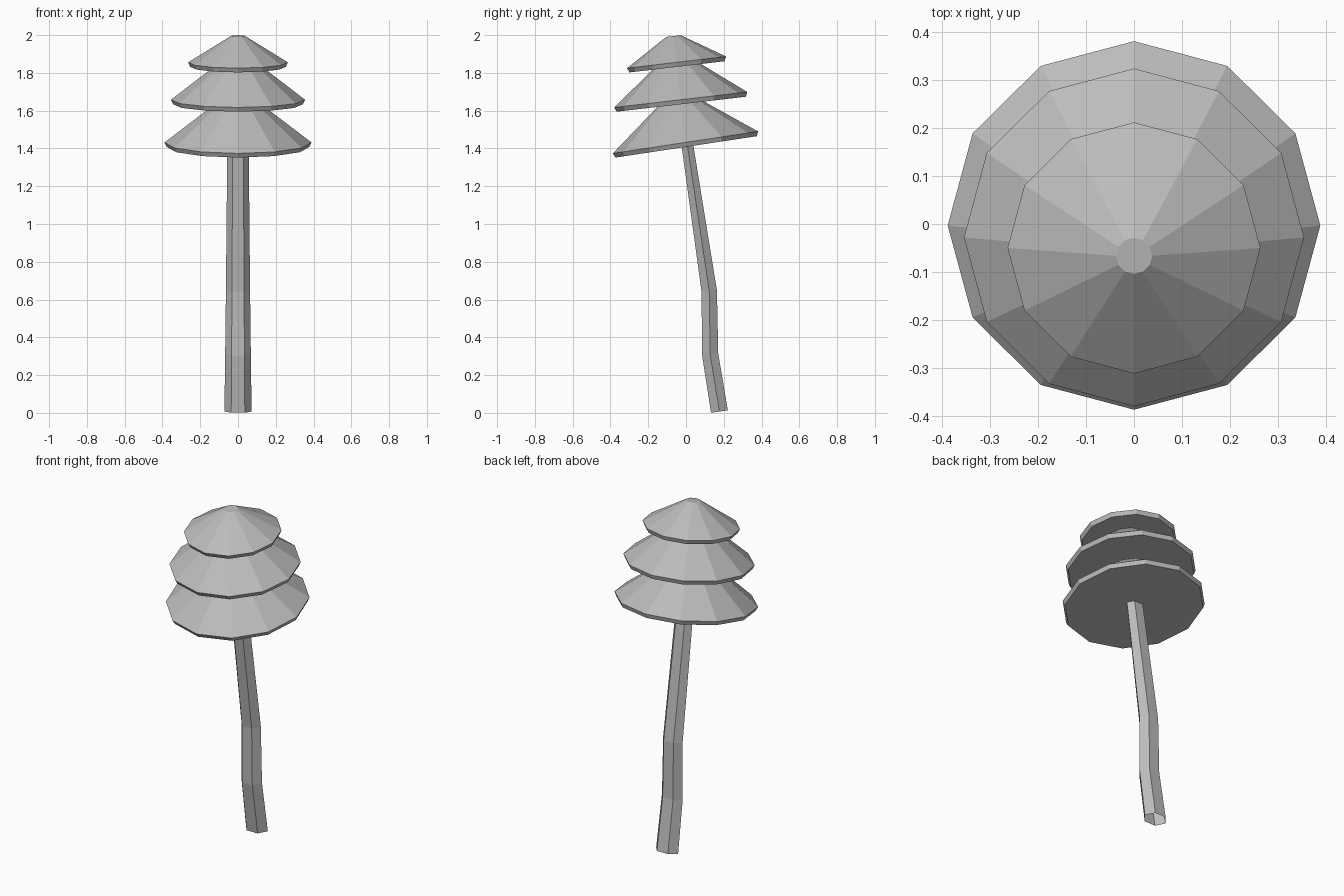
import bpy, bmesh
from math import cos, sin, pi, radians
from mathutils import Matrix, Vector

cube = bpy.data.objects.get("Cube")
if cube:
    bpy.data.objects.remove(cube, do_unlink=True)

grey = bpy.data.materials.new("plain_grey")
grey.use_nodes = True
colour = (0.5, 0.5, 0.5, 1)
grey.diffuse_color = colour
grey.node_tree.nodes["Principled BSDF"].inputs["Base Color"].default_value = colour


def loft(name, rings, cap_start, cap_end):
    """Skin a list of equal point rings into a flat-shaded object."""
    bm = bmesh.new()
    loops = [[bm.verts.new(p) for p in ring] for ring in rings]
    count = len(loops[0])
    for low, high in zip(loops, loops[1:]):
        for i in range(count):
            j = (i + 1) % count
            bm.faces.new((low[i], low[j], high[j], high[i]))
    if cap_start:
        bm.faces.new(loops[0][::-1])
    if cap_end:
        bm.faces.new(loops[-1])
    mesh = bpy.data.meshes.new(name)
    bm.to_mesh(mesh)
    bm.free()
    mesh.materials.append(grey)
    obj = bpy.data.objects.new(name, mesh)
    bpy.context.collection.objects.link(obj)
    return obj


def ring(sides, rx, ry, z=0):
    angles = [2 * pi * i / sides for i in range(sides)]
    return [Vector((rx * cos(a), ry * sin(a), z)) for a in angles]


# Bent six-sided trunk, open underneath: centre y, centre z, half x, half y, tilt
trunk_path = [
    (0.177, 0.007, 0.072, 0.045, 8),
    (0.128, 0.31, 0.068, 0.043, 7),
    (0.123, 0.645, 0.064, 0.041, 4),
    (-0.005, 1.5, 0.056, 0.03, 8),
]
trunk_rings = []
for y, z, rx, half_y, tilt in trunk_path:
    place = Matrix.Translation((0, y, z)) @ Matrix.Rotation(radians(tilt), 4, "X")
    trunk_rings.append([place @ p for p in ring(6, rx, half_y / sin(pi / 3))])
loft("trunk", trunk_rings, False, True)

# Three tilted twelve-sided foliage cones: rim radius, centre y, centre z, height, tilt
tiers = {
    "lower_foliage": (0.389, -0.003, 1.432, 0.27, 8.6),
    "middle_foliage": (0.355, -0.028, 1.658, 0.245, 6.6),
    "upper_foliage": (0.264, -0.05, 1.856, 0.14, 6.7),
}
for name, (radius, y, z, height, tilt) in tiers.items():
    profile = [(radius - 0.011, -0.024), (radius, 0), (0.038, height)]
    cone = loft(name, [ring(12, r, r, h) for r, h in profile], True, True)
    cone.location = (0, y, z)
    cone.rotation_euler.x = radians(tilt)
